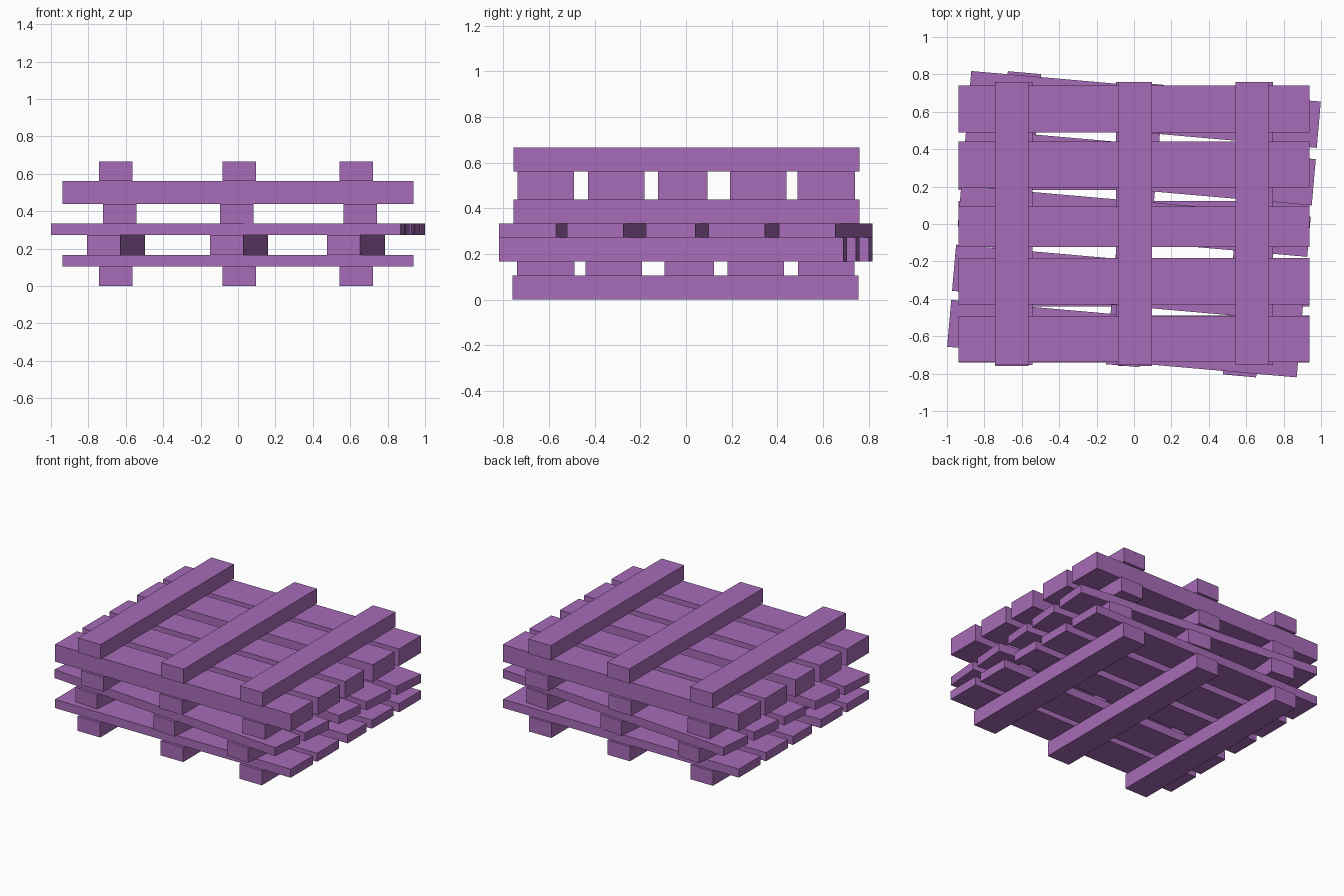
import bpy, bmesh
from math import radians
from mathutils import Matrix

if "Cube" in bpy.data.objects:
    bpy.data.objects.remove(bpy.data.objects["Cube"])

RUNNER_H, SLAT_H = 0.105, 0.0615
H = RUNNER_H + SLAT_H
RUNNERS = [(-0.743, -0.564), (-0.083, 0.096), (0.543, 0.722)]
SLATS = [(-0.741, -0.489), (-0.441, -0.193), (-0.094, 0.123),
         (0.182, 0.43), (0.491, 0.739)]

wood = bpy.data.materials.new("purple_wood")
wood.diffuse_color = (0.39, 0.15, 0.48, 1)
wood.use_nodes = True
wood.node_tree.nodes["Principled BSDF"].inputs["Base Color"].default_value = wood.diffuse_color


def add_plank(bm, lo, hi):
    size = [b - a for a, b in zip(lo, hi)]
    mid = [(a + b) / 2 for a, b in zip(lo, hi)]
    bmesh.ops.create_cube(bm, size=1, matrix=Matrix.Translation(mid)
                          @ Matrix.Diagonal((*size, 1)))


# One pallet mesh shared by the whole stack
bm = bmesh.new()
for x0, x1 in RUNNERS:
    add_plank(bm, (x0, -0.76, 0), (x1, 0.755, RUNNER_H))
for y0, y1 in SLATS:
    add_plank(bm, (-0.938, y0, RUNNER_H), (0.938, y1, H))
mesh = bpy.data.meshes.new("pallet")
bm.to_mesh(mesh)
bm.free()
mesh.materials.append(wood)


def add_pallet(name, z, rotation):
    ob = bpy.data.objects.new(name, mesh)
    ob.location.z = z
    ob.rotation_euler = [radians(a) for a in rotation]
    bpy.context.collection.objects.link(ob)


# Stack: straight, slightly twisted, turned around, upside down on top
add_pallet("bottom_pallet", 0, (0, 0, 0))
add_pallet("twisted_pallet", H, (0, 0, -5))
add_pallet("turned_pallet", 2 * H, (0, 0, 180))
add_pallet("upside_down_pallet", 4 * H, (180, 0, 0))
